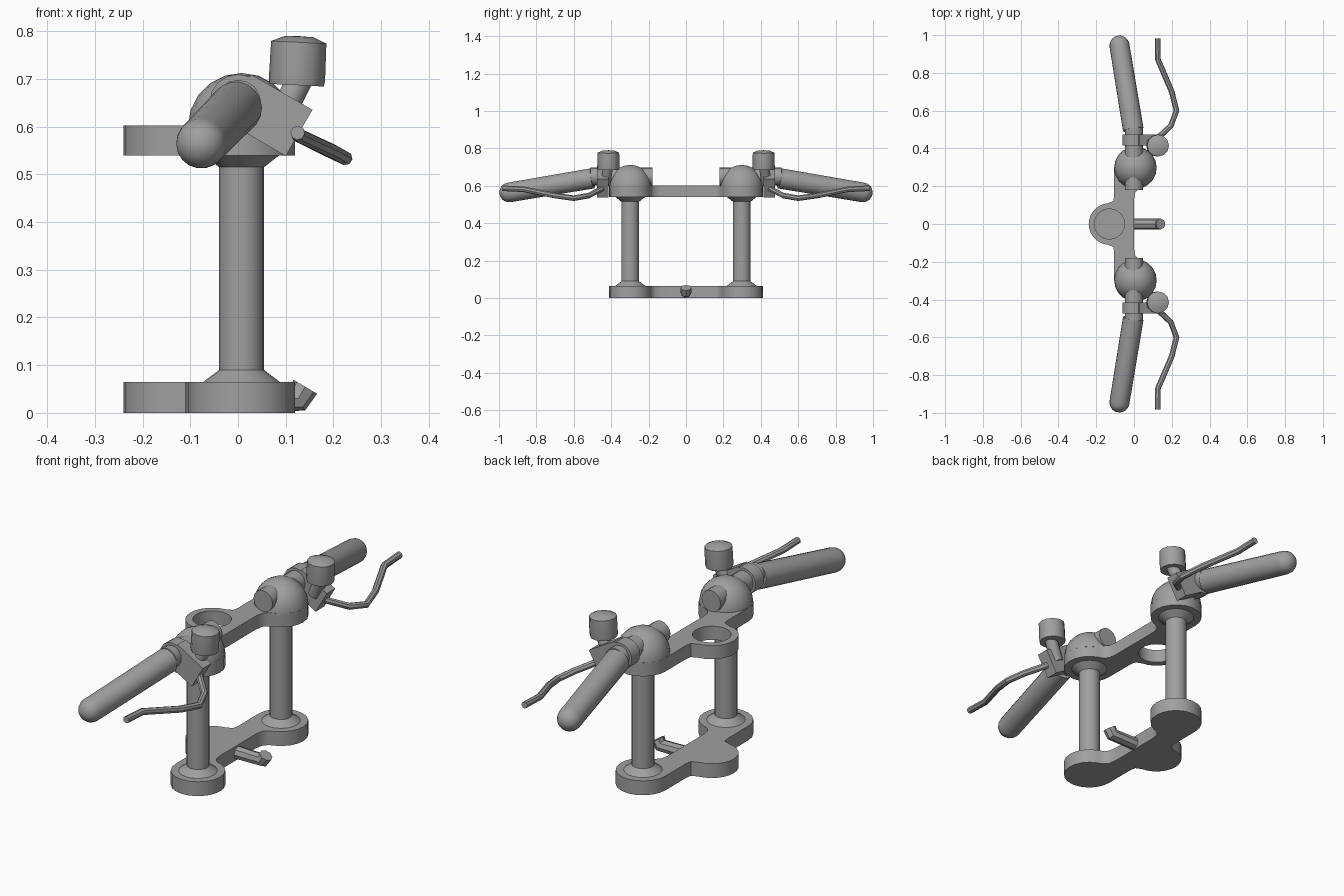
import bpy, bmesh, math
from mathutils import Vector, Matrix

cube = bpy.data.objects.get("Cube")
if cube:
    bpy.data.objects.remove(cube, do_unlink=True)

GREY = (0.35, 0.35, 0.35, 1)
metal = bpy.data.materials.new("grey_metal")
metal.use_nodes = True
metal.diffuse_color = GREY
metal.node_tree.nodes["Principled BSDF"].inputs["Base Color"].default_value = GREY

FORK_X, FORK_Y, FORK_R = 0.0075, 0.298, 0.1125
STEM_X, STEM_R, HOLE_R = -0.13, 0.11, 0.08


def add_mesh(name, mesh):
    """Link a mesh with the shared material and angle based smoothing."""
    mesh.materials.clear()
    mesh.materials.append(metal)
    for p in mesh.polygons:
        p.use_smooth = True
    mesh.set_sharp_from_angle(angle=math.radians(35))
    ob = bpy.data.objects.new(name, mesh)
    bpy.context.collection.objects.link(ob)
    return ob


def finish(name, bm):
    bmesh.ops.recalc_face_normals(bm, faces=bm.faces)
    mesh = bpy.data.meshes.new(name)
    bm.to_mesh(mesh)
    bm.free()
    return add_mesh(name, mesh)


def turned(name, start, end, profile, sides=16):
    """Revolve (radius, distance) pairs about the line from start to end."""
    start, end = Vector(start), Vector(end)
    turn = (end - start).to_track_quat('Z', 'Y').to_matrix().to_4x4()
    place = Matrix.Translation(start) @ turn
    bm = bmesh.new()
    rings = []
    for r, h in profile:
        rings.append([bm.verts.new(place @ Vector((r * math.cos(a), r * math.sin(a), h)))
                      for a in (2 * math.pi * i / sides for i in range(sides))])
    for low, high in zip(rings, rings[1:]):
        for i in range(sides):
            j = (i + 1) % sides
            bm.faces.new((low[i], low[j], high[j], high[i]))
    bm.faces.new(rings[0])
    bm.faces.new(rings[-1])
    bmesh.ops.remove_doubles(bm, verts=bm.verts, dist=0.0005)
    return finish(name, bm)


def curve_mesh(name, curve):
    """Turn a curve into a mesh object."""
    temp = bpy.data.objects.new(name + "_path", curve)
    bpy.context.collection.objects.link(temp)
    bpy.context.view_layer.update()
    graph = bpy.context.evaluated_depsgraph_get()
    mesh = bpy.data.meshes.new_from_object(temp.evaluated_get(graph))
    bpy.data.objects.remove(temp, do_unlink=True)
    return add_mesh(name, mesh)


def add_spline(curve, points, cyclic):
    s = curve.splines.new('POLY')
    s.points.add(len(points) - 1)
    for p, co in zip(s.points, points):
        p.co = (*co, 1)
    s.use_cyclic_u = cyclic


def rod(name, points, radius):
    curve = bpy.data.curves.new(name, 'CURVE')
    curve.dimensions = '3D'
    curve.bevel_depth = radius
    curve.bevel_resolution = 2
    curve.use_fill_caps = True
    add_spline(curve, points, False)
    return curve_mesh(name, curve)


def arc(cx, cy, r, a0, a1, n):
    return [(cx + r * math.cos(math.radians(a0 + (a1 - a0) * i / n)),
             cy + r * math.sin(math.radians(a0 + (a1 - a0) * i / n)), 0) for i in range(n + 1)]


def plate(name, z0, z1, hole):
    """Fork clamp: two end discs, a bridge and a round steering boss."""
    half = [(0, 0.13, 0), (0.006, 0.165, 0), (0.025, 0.185, 0)]
    half += arc(FORK_X, FORK_Y, FORK_R, -70, 180, 14)
    half += [(-0.105, 0.15, 0), (-0.11, 0.122, 0)]
    half += arc(STEM_X, 0, STEM_R, 95, 180, 6)
    outline = half + [(x, -y, z) for x, y, z in reversed(half[:-1])]
    curve = bpy.data.curves.new(name, 'CURVE')
    curve.dimensions = '2D'
    curve.fill_mode = 'BOTH'
    curve.extrude = (z1 - z0) / 2
    add_spline(curve, outline, True)
    if hole:
        add_spline(curve, arc(STEM_X, 0, HOLE_R, 0, 345, 23), True)
    ob = curve_mesh(name, curve)
    bm = bmesh.new()
    bm.from_mesh(ob.data)
    bmesh.ops.translate(bm, verts=bm.verts, vec=(0, 0, (z0 + z1) / 2))
    bmesh.ops.remove_doubles(bm, verts=bm.verts, dist=0.0001)
    bpy.data.objects.remove(ob, do_unlink=True)
    return finish(name, bm)


def dome(r, h, n=5):
    """Profile of a hemisphere whose equator lies at height h."""
    return [(r * math.cos(math.pi / 2 * i / n), h + r * math.sin(math.pi / 2 * i / n))
            for i in range(n + 1)]


plate("lower_clamp", 0, 0.065, False)
plate("upper_clamp", 0.54, 0.602, True)

# Steering stop with an upturned end
rod("steering_stop", [(-0.03, 0, 0.03), (0.126, 0, 0.03), (0.141, 0, 0.055)], 0.029)

for side, s in (("left", 1), ("right", -1)):
    fork = (FORK_X, s * FORK_Y)

    # Fork tube with flared collars, and its rounded cap
    turned(side + "_fork_tube", (*fork, 0), (*fork, 1),
           [(0.08, 0.06), (0.08, 0.065), (0.047, 0.09), (0.047, 0.515), (0.08, 0.541)], 20)
    turned(side + "_fork_cap", (*fork, 0), (*fork, 1),
           [(FORK_R, 0.59)] + dome(FORK_R, 0.60), 18)

    # Handlebar stub through the cap, and the round-ended grip
    turned(side + "_bar", (0, s * 0.18, 0.65), (0, s, 0.65), [(0.048, 0), (0.048, 0.33)])
    a, b = Vector((-0.004, s * 0.5, 0.64)), Vector((-0.077, s * 0.945, 0.565))
    length = (b - a).length
    turned(side + "_grip", a, b, [(0.055, 0)] + dome(0.053, length), 18)

    # Lever bracket: a round hub with a block sloping forward
    turned(side + "_bracket_hub", (0, s * 0.415, 0.65), (0, s, 0.65), [(0.06, 0), (0.06, 0.06)])
    bm = bmesh.new()
    place = (Matrix.Translation((0.064, s * 0.445, 0.624)) @ Matrix.Rotation(math.radians(30), 4, 'Y')
             @ Matrix.Diagonal((0.148, 0.06, 0.112, 1)))
    bmesh.ops.create_cube(bm, size=1, matrix=place)
    finish(side + "_bracket_block", bm)

    # Bent hand lever
    rod(side + "_lever", [(0.12, s * 0.45, 0.585), (0.195, s * 0.52, 0.548),
                          (0.225, s * 0.6, 0.534), (0.2, s * 0.7, 0.548),
                          (0.127, s * 0.87, 0.582), (0.125, s * 0.982, 0.587)], 0.015)

    # Fluid reservoir on a leaning stem
    turned(side + "_reservoir_stem", (0.085, s * 0.43, 0.61), (0.13, s * 0.418, 0.70),
           [(0.028, 0), (0.028, 0.1)], 12)
    turned(side + "_reservoir", (0.123, s * 0.415, 0.687), (0.128, s * 0.415, 0.79),
           [(0.057, 0), (0.059, 0.012), (0.058, 0.09), (0.03, 0.102), (0, 0.103)], 12)
